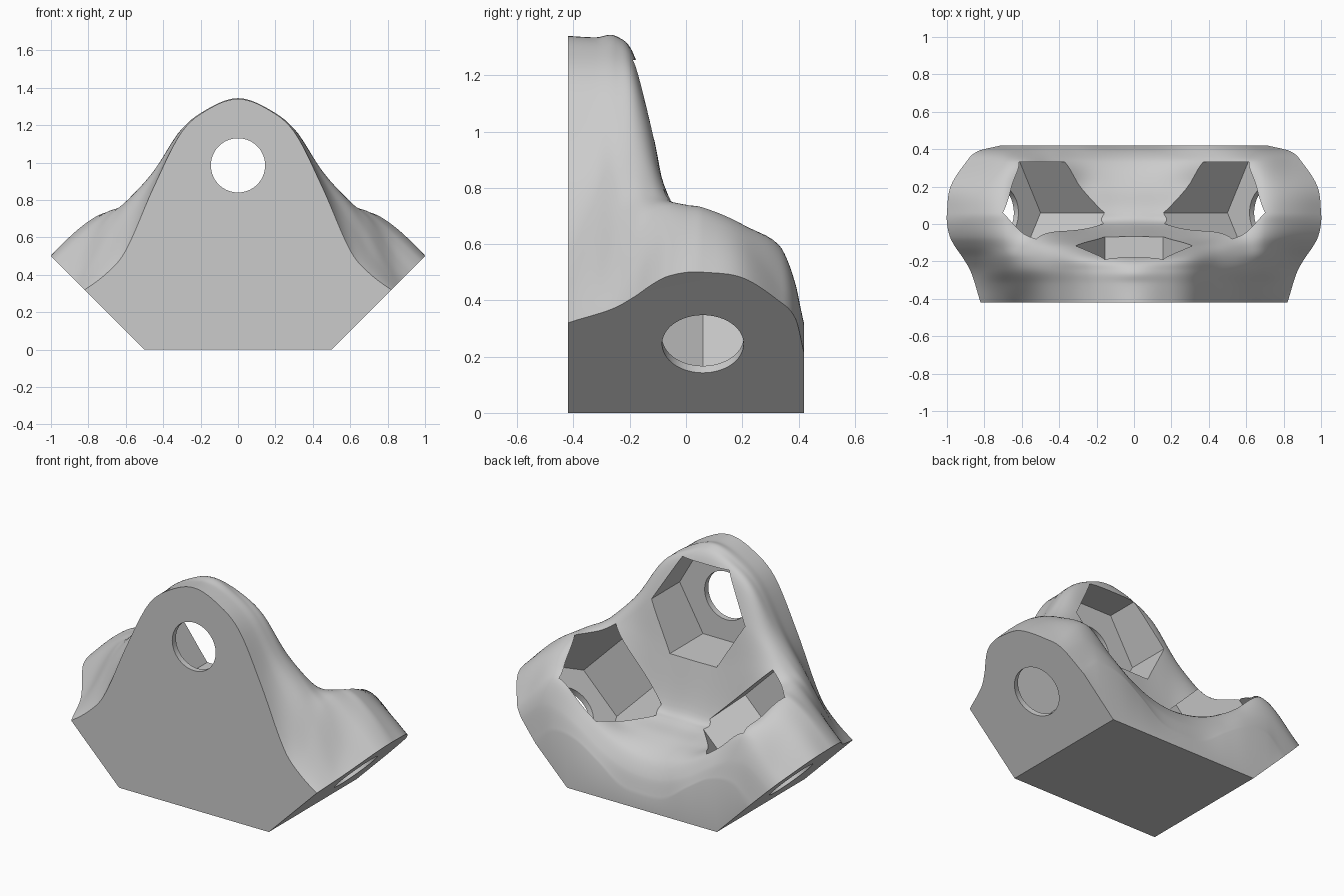
import bpy, bmesh, math
from mathutils import Vector

cube = bpy.data.objects.get("Cube")
if cube:
    bpy.data.objects.remove(cube, do_unlink=True)

grey = bpy.data.materials.new("plain_grey")
grey.use_nodes = True
grey.diffuse_color = (0.6, 0.6, 0.6, 1)
grey.node_tree.nodes["Principled BSDF"].inputs["Base Color"].default_value = (0.6, 0.6, 0.6, 1)

# Cross-sections of the moulded top: depth position -> heights across half the width
widths = [0, .15, .3, .45, .6, .7, .85, 1.05]
sections = {
    -.42: [1.34, 1.29, 1.165, .87, .53, .41, .30, .18],
    -.32: [1.335, 1.29, 1.17, .91, .67, .52, .35, .2],
    -.25: [1.34, 1.29, 1.18, .95, .76, .62, .40, .24],
    -.18: [1.26, 1.24, 1.16, .95, .79, .69, .48, .30],
    -.12: [.98, .99, 1.0, .90, .78, .72, .56, .37],
    -.07: [.73, .72, .75, .79, .76, .735, .61, .42],
    0: [.45, .44, .46, .60, .72, .735, .64, .45],
    .06: [.39, .39, .42, .52, .68, .73, .645, .45],
    .2: [.35, .355, .38, .49, .63, .67, .59, .42],
    .33: [.28, .30, .36, .46, .59, .575, .44, .27],
    .39: [.19, .21, .28, .38, .45, .44, .32, .16],
    .42: [.08, .10, .21, .30, .31, .22, .1, 0],
}


def refine(keys, values, steps):
    """Smooth curve through the values, sampled evenly inside every interval."""
    last = len(keys) - 1
    slope = []
    for i in range(len(keys)):
        a, b = max(i - 1, 0), min(i + 1, last)
        slope.append((values[b] - values[a]) / (keys[b] - keys[a]))
    result = []
    for i in range(last):
        h = keys[i + 1] - keys[i]
        for s in range(steps):
            t = s / steps
            p, q = values[i], values[i + 1]
            blend = t * t * (3 - 2 * t)
            result.append(p + (q - p) * blend
                          + h * t * (1 - t) * ((1 - t) * slope[i] - t * slope[i + 1]))
    return result + [values[-1]]


def finish(name, bm):
    bmesh.ops.recalc_face_normals(bm, faces=bm.faces)
    mesh = bpy.data.meshes.new(name)
    bm.to_mesh(mesh)
    bm.free()
    mesh.materials.append(grey)
    obj = bpy.data.objects.new(name, mesh)
    bpy.context.collection.objects.link(obj)
    return obj


def extrude(name, points, direction):
    """Solid from a flat outline pushed along a direction."""
    bm = bmesh.new()
    base = bm.faces.new([bm.verts.new(p) for p in points])
    grown = bmesh.ops.extrude_face_region(bm, geom=[base], use_keep_orig=True)
    moved = [g for g in grown["geom"] if isinstance(g, bmesh.types.BMVert)]
    bmesh.ops.translate(bm, verts=moved, vec=direction)
    return finish(name, bm)


# Moulded body: lofted top sheet closed down to a flat underside
steps = 6
depths = list(sections)
xs = [-w for w in widths[:0:-1]] + widths
rows = [refine(xs, s[:0:-1] + s, steps) for s in sections.values()]
columns = [refine(depths, list(c), steps) for c in zip(*rows)]
fine_x = refine(xs, xs, steps)
fine_y = refine(depths, depths, steps)

bm = bmesh.new()
grid = [[bm.verts.new((x, y, columns[i][j])) for j, y in enumerate(fine_y)]
        for i, x in enumerate(fine_x)]
for i in range(len(fine_x) - 1):
    for j in range(len(fine_y) - 1):
        bm.faces.new((grid[i][j], grid[i + 1][j], grid[i + 1][j + 1], grid[i][j + 1]))
rim = [e for e in bm.edges if e.is_boundary]
skirt = bmesh.ops.extrude_edge_only(bm, edges=rim)["geom"]
for v in skirt:
    if isinstance(v, bmesh.types.BMVert):
        v.co.z = -.3
bmesh.ops.holes_fill(bm, edges=[e for e in bm.edges if e.is_boundary], sides=0)
body = finish("corner_bracket", bm)


def cut(tool, operation):
    mod = body.modifiers.new(tool.name, "BOOLEAN")
    mod.operation = operation
    mod.solver = "EXACT"
    mod.object = tool
    tool.hide_render = True
    bpy.context.view_layer.objects.active = body
    bpy.ops.object.modifier_apply(modifier=mod.name)
    bpy.data.objects.remove(tool, do_unlink=True)


# Flat base and the two sloping mounting faces
half = [(.5, 0), (1.2, .7), (1.2, 1.6)]
outline = half + [(-x, z) for x, z in reversed(half)]
cut(extrude("envelope", [(x, -.6, z) for x, z in outline], (0, 1.2, 0)), "INTERSECT")


def ring(centre, u, n, radius, sides):
    v = n.cross(u)
    angles = [2 * math.pi * k / sides for k in range(sides)]
    return [centre + radius * (u * math.cos(a) + v * math.sin(a)) for a in angles]


# A round bolt hole and a deep hexagonal nut pocket on each mounting face
mounts = [((0, -.42, .985), (1, 0, 0), (0, 1, 0))]
for side in (-1, 1):
    mounts.append(((side * .745, .06, .245), (side, 0, 1), (-side, 0, 1)))
for centre, u, n in mounts:
    centre, u, n = Vector(centre), Vector(u).normalized(), Vector(n).normalized()
    cut(extrude("nut_pocket", ring(centre + n * .035, u, n, .312, 6), n * .51), "DIFFERENCE")
    cut(extrude("bolt_hole", ring(centre - n * .1, u, n, .145, 64), n * .2), "DIFFERENCE")

bpy.ops.object.select_all(action="DESELECT")
body.select_set(True)
bpy.context.view_layer.objects.active = body
bpy.ops.object.shade_smooth_by_angle(angle=math.radians(28))
